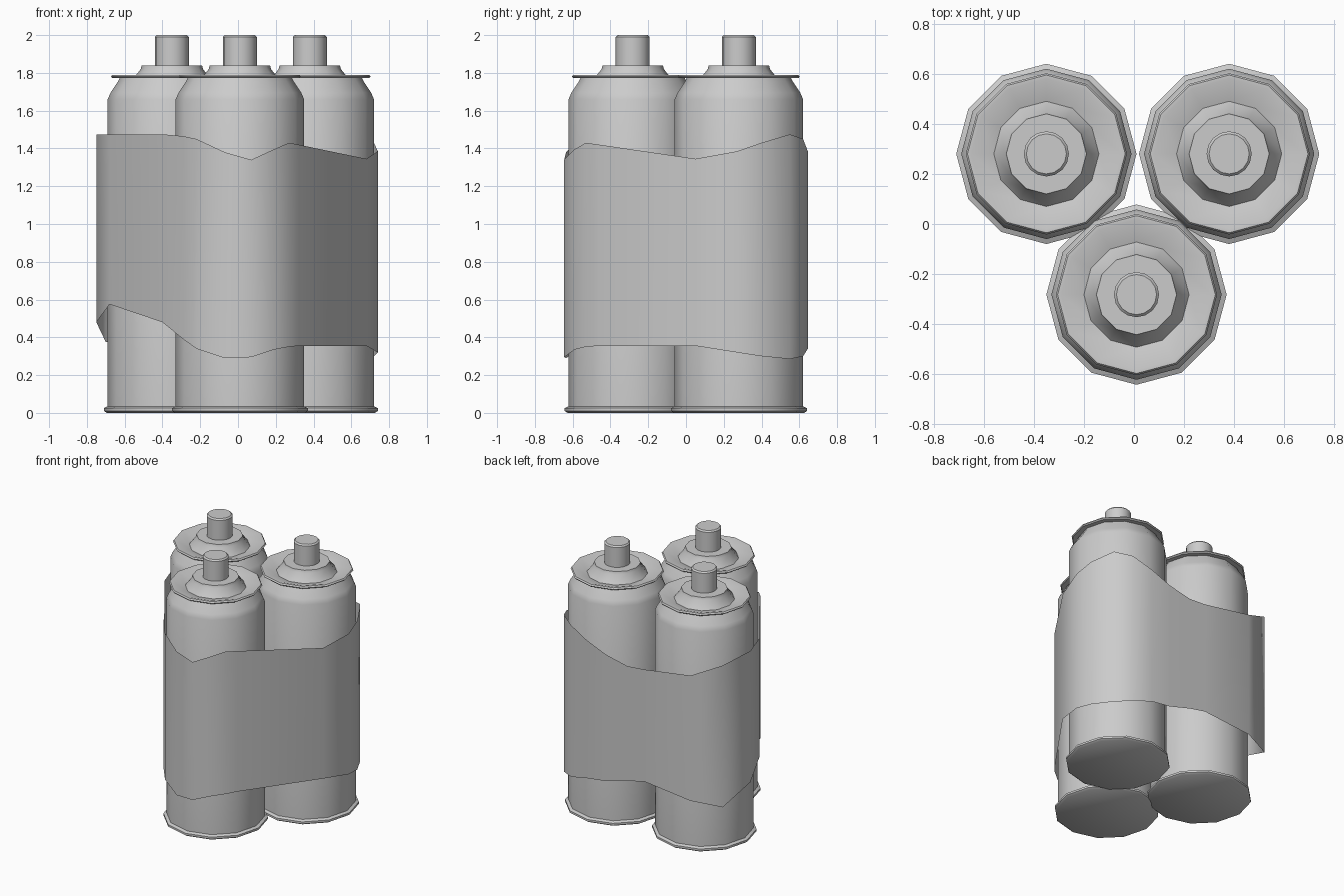
import bpy, math

if "Cube" in bpy.data.objects:
    bpy.data.objects.remove(bpy.data.objects["Cube"])

SIDES = 12
# lathe profiles as (radius, z)
CAN = [(0, 0), (0.345, 0), (0.36, 0.01), (0.36, 0.025), (0.34, 0.035), (0.34, 1.66),
       (0.325, 1.695), (0.285, 1.755), (0.275, 1.775), (0.315, 1.772), (0.322, 1.78),
       (0.315, 1.79), (0.30, 1.79), (0.21, 1.762), (0.165, 1.82), (0.16, 1.84), (0, 1.84)]
NOZZLE = [(0, 1.83), (0.09, 1.83), (0.09, 1.99), (0.08, 2.0), (0, 2.0)]
CENTRES = {"left": (-0.35, 0.28), "right": (0.38, 0.28), "front": (0.01, -0.282)}

# wrap outline, counter-clockwise: x, y, top z, bottom z
WRAP = [(-0.75, 0.30, 1.475, 0.48), (-0.68, 0.09, 1.475, 0.575), (-0.40, -0.31, 1.475, 0.48),
        (-0.29, -0.48, 1.465, 0.39), (-0.22, -0.56, 1.45, 0.34), (-0.07, -0.635, 1.38, 0.29),
        (0.07, -0.645, 1.34, 0.295), (0.19, -0.59, 1.395, 0.335), (0.27, -0.53, 1.43, 0.35),
        (0.32, -0.46, 1.42, 0.355), (0.68, 0.05, 1.345, 0.355), (0.74, 0.27, 1.385, 0.32),
        (0.72, 0.40, 1.43, 0.30), (0.64, 0.55, 1.475, 0.285), (0.53, 0.62, 1.45, 0.30),
        (0.38, 0.645, 1.385, 0.34), (0.22, 0.645, 1.32, 0.36), (0.04, 0.645, 1.28, 0.41),
        (-0.10, 0.64, 1.29, 0.44), (-0.49, 0.645, 1.35, 0.40), (-0.70, 0.56, 1.45, 0.375)]


def make_object(name, verts, faces, location=(0, 0, 0), angle=40):
    mesh = bpy.data.meshes.new(name)
    mesh.from_pydata(verts, [], faces)
    mesh.update()
    obj = bpy.data.objects.new(name, mesh)
    obj.location = location
    bpy.context.collection.objects.link(obj)
    bpy.ops.object.select_all(action='DESELECT')
    obj.select_set(True)
    bpy.context.view_layer.objects.active = obj
    bpy.ops.object.shade_smooth_by_angle(angle=math.radians(angle))
    return obj


def lathe(name, profile, sides, location):
    """Spin a profile whose first and last points lie on the axis."""
    rings = profile[1:-1]
    verts = [(r * math.cos(2 * math.pi * i / sides), r * math.sin(2 * math.pi * i / sides), z)
             for r, z in rings for i in range(sides)]
    faces = [tuple(reversed(range(sides)))]
    for k in range(len(rings) - 1):
        for i in range(sides):
            j = (i + 1) % sides
            a, b = k * sides, (k + 1) * sides
            faces.append((a + i, a + j, b + j, b + i))
    last = (len(rings) - 1) * sides
    faces.append(tuple(range(last, last + sides)))
    return make_object(name, verts, faces, location)


# three spray cans with their nozzles
for side, (x, y) in CENTRES.items():
    lathe(f"{side}_can", CAN, SIDES, (x, y, 0))
    lathe(f"{side}_nozzle", NOZZLE, 16, (x, y, 0))

# loose uneven wrap of tape holding the cans together
n = len(WRAP)
verts = [(x, y, b) for x, y, t, b in WRAP] + [(x, y, t) for x, y, t, b in WRAP]
faces = [(i, (i + 1) % n, n + (i + 1) % n, n + i) for i in range(n)]
make_object("tape_wrap", verts, faces, angle=80)
